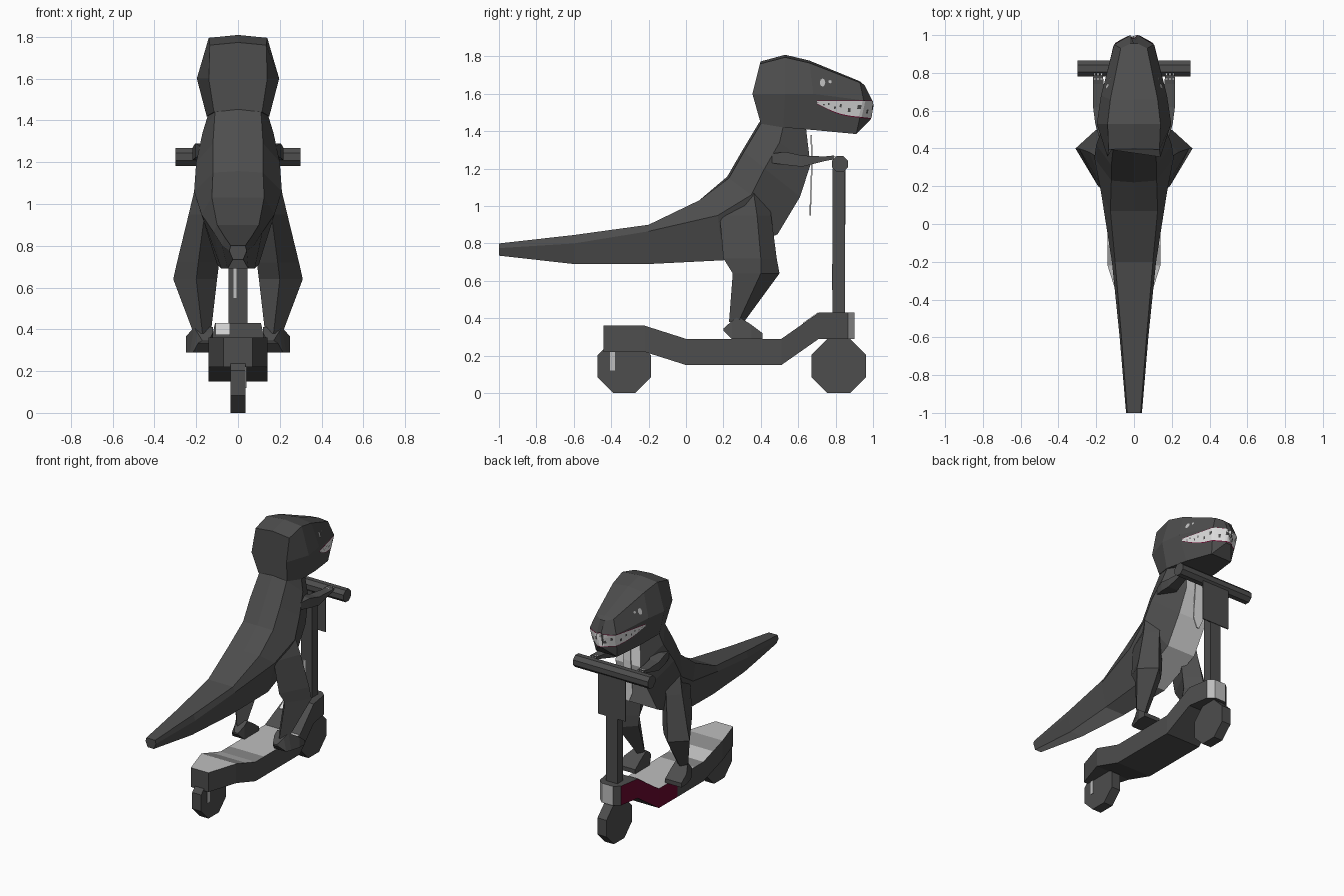
import bpy, bmesh, math
from mathutils import Vector
from mathutils.bvhtree import BVHTree

if "Cube" in bpy.data.objects:
    bpy.data.objects.remove(bpy.data.objects["Cube"])


def material(name, r, g, b):
    m = bpy.data.materials.new(name)
    m.diffuse_color = (r, g, b, 1)
    m.use_nodes = True
    m.node_tree.nodes["Principled BSDF"].inputs["Base Color"].default_value = m.diffuse_color
    return m


MATS = [material("charcoal", .075, .075, .075),
        material("light_grey", .52, .52, .52),
        material("mid_grey", .25, .25, .25),
        material("dark_red", .14, .003, .028),
        material("off_white", .74, .74, .74)]
CHARCOAL, LIGHT, MID, RED, WHITE = range(5)


def finish(name, bm, rule=None, base=CHARCOAL):
    """Turn a bmesh into a flat shaded object, coloured by a face rule."""
    bmesh.ops.recalc_face_normals(bm, faces=bm.faces)
    bm.normal_update()
    for f in bm.faces:
        f.material_index = rule(f.calc_center_median(), f.normal) if rule else base
    me = bpy.data.meshes.new(name)
    bm.to_mesh(me)
    bm.free()
    for m in MATS:
        me.materials.append(m)
    ob = bpy.data.objects.new(name, me)
    bpy.context.collection.objects.link(ob)
    return ob


def loft(name, rings, rule=None, base=CHARCOAL):
    """Skin a list of closed rings and cap both ends."""
    bm = bmesh.new()
    vs = [[bm.verts.new(p) for p in r] for r in rings]
    n = len(vs[0])
    for a, b in zip(vs, vs[1:]):
        for i in range(n):
            j = (i + 1) % n
            bm.faces.new((a[i], a[j], b[j], b[i]))
    bm.faces.new(vs[0])
    bm.faces.new(vs[-1][::-1])
    return finish(name, bm, rule, base)


def body_ring(yt, zt, ym, zm, yb, zb, wt, wm, wb, ridge=.08):
    """Seven sided section: ridge, upper edge, flank, lower edge."""
    c = (0, yt + (yt - ym) * ridge, zt + (zt - zm) * ridge)
    half = [(wt, yt, zt), (wm, ym, zm), (wb, yb, zb)]
    return [c] + half + [(-x, y, z) for x, y, z in half[::-1]]


def box(name, x0, x1, y0, y1, z0, z1, base=CHARCOAL):
    rect = [(x0, y0), (x1, y0), (x1, y1), (x0, y1)]
    return loft(name, [[(x, y, z) for x, y in rect] for z in (z0, z1)], base=base)


def octagon(name, y, z, size, x0, x1):
    """Octagonal prism along x, with flat sides up and down."""
    r = size / 2 / math.cos(math.pi / 8)
    ang = [math.pi / 8 + i * math.pi / 4 for i in range(8)]
    return loft(name, [[(x, y + r * math.cos(a), z + r * math.sin(a)) for a in ang]
                       for x in (x0, x1)])


# Body from tail tip to neck, pale on the chest and under the tail
def body_rule(c, n):
    if c.y > .3 and abs(c.x) < .03 and n.y > .3:
        return WHITE
    if n.z < -.6 and abs(c.x) < .03:
        return LIGHT if -.9 < c.y < -.1 else MID
    return CHARCOAL


loft("body", [body_ring(*r) for r in (
    (-1, .80, -1, .775, -1, .735, .035, .042, .025, 0),
    (-.6, .845, -.6, .80, -.6, .69, .066, .076, .05, 0),
    (-.2, .90, -.2, .865, -.2, .69, .10, .117, .08, 0),
    (.07, 1.03, .17, .95, .2, .71, .125, .175, .10, 0),
    (.23, 1.15, .35, 1.06, .49, .85, .12, .21, .115),
    (.31, 1.29, .42, 1.20, .61, 1.05, .12, .20, .115),
    (.40, 1.44, .50, 1.34, .665, 1.22, .11, .17, .10),
    (.45, 1.50, .53, 1.47, .64, 1.43, .10, .13, .08))], body_rule)

# Head
head = loft("head", [body_ring(*r) for r in (
    (.395, 1.76, .355, 1.60, .40, 1.44, .135, .14, .115),
    (.53, 1.795, .53, 1.60, .52, 1.42, .14, .197, .15, .07),
    (.66, 1.765, .68, 1.60, .70, 1.405, .125, .175, .13, .08),
    (.93, 1.66, .95, 1.565, .91, 1.385, .07, .105, .085),
    (.955, 1.645, 1.0, 1.555, .985, 1.46, .02, .02, .02, 0))])

bm = bmesh.new()
bm.from_mesh(head.data)
tree = BVHTree.FromBMesh(bm)
bm.free()


# Teeth and gums, thin strips wrapped round the muzzle
def wrap(name, low, high, base, lift, gaps=False):
    b = bmesh.new()
    cols = []
    for i in range(61):
        t = math.radians(-90 + 3 * i)
        d = Vector((math.sin(t), math.cos(t), 0))
        col = []
        for k in range(5):
            z = low(t) + (high(t) - low(t)) * k / 4
            hit = tree.ray_cast(Vector((0, .7, z)) + d, -d)[0]
            col.append(b.verts.new(hit + d * lift))
        cols.append(col)
    dark = []
    for i, (p, q) in enumerate(zip(cols, cols[1:])):
        for k in range(4):
            b.faces.new((p[k], q[k], q[k + 1], p[k + 1]))
            # small dark notches between the teeth
            dark.append(gaps and (i % 7 == 3 and k == 2 or i % 7 == 6 and k == 1))
    ob = finish(name, b, base=base)
    for f, is_dark in zip(ob.data.polygons, dark):
        if is_dark:
            f.material_index = CHARCOAL


wrap("gums", lambda t: 1.546 - .080 * math.cos(t), lambda t: 1.564, RED, .003)
wrap("teeth", lambda t: 1.548 - .077 * math.cos(t), lambda t: 1.561, WHITE, .005, True)

# Eyes, small oval plates on the cheeks
for s in (-1, 1):
    for label, ey, ez, ry, rz in (("eye", .73, 1.66, .015, .022),
                                  ("eye_glint", .77, 1.665, .009, .009)):
        b = bmesh.new()
        ring = []
        for i in range(8):
            a = i * math.pi / 4
            o = Vector((s, ey + ry * math.cos(a), ez + rz * math.sin(a)))
            hit = tree.ray_cast(o, Vector((-s, 0, 0)))[0]
            ring.append(b.verts.new(hit + Vector((s * .005, 0, 0))))
        b.faces.new(ring)
        finish(label, b, base=LIGHT)

# Legs, feet and arms on both sides
for s, side in ((-1, "left"), (1, "right")):
    leg = ((1.08, .22, .36, .44, .08, .12, .205), (.95, .18, .38, .455, .08, .16, .236),
           (.72, .20, .40, .485, .09, .19, .292), (.64, .25, .40, .50, .10, .20, .31),
           (.38, .23, .28, .31, .13, .17, .212))
    loft(side + "_leg", [[(s * xb, y0, z), (s * x1, ym, z), (s * xb, y1, z), (s * x0, ym, z)]
                         for z, y0, ym, y1, x0, xb, x1 in leg])
    foot = ((.20, .335, .345, .14, .19), (.245, .29, .385, .12, .215),
            (.28, .29, .41, .12, .23), (.35, .29, .365, .12, .25),
            (.41, .29, .32, .12, .25))
    loft(side + "_foot", [[(s * x0, y, z0), (s * x1, y, z0),
                           (s * (x1 if y > .33 else x1 - .02), y, z1), (s * x0, y, z1)]
                          for y, z0, z1, x0, x1 in foot])
    arm = ((.46, 1.23, 1.28, .10, .185), (.53, 1.22, 1.29, .10, .205),
           (.62, 1.21, 1.27, .14, .217), (.74, 1.24, 1.265, .16, .218),
           (.79, 1.25, 1.27, .165, .215))
    loft(side + "_arm", [[(s * x0, y, z0), (s * x1, y, z0), (s * x1, y, z1), (s * x0, y, z1)]
                         for y, z0, z1, x0, x1 in arm])
    # Claws reaching over the grip
    for x in (.172, .19, .208):
        box(side + "_claw", s * x - .005, s * x + .005, .765, .80, 1.245, 1.268, WHITE)

# Chest tie hanging in front of the body
loft("tie", [[(-w, y, z), (w, y, z), (w, y + .008, z), (-w, y + .008, z)]
             for z, y, w in ((1.38, .665, .025), (1.25, .67, .03),
                             (1.02, .662, .04), (.95, .66, .01))], base=WHITE)


# Scooter deck: pale worn top, red flank on one side, pale nose corner
def deck_rule(c, n):
    if c.y > .87:
        return LIGHT if n.x > -.3 and abs(n.z) < .5 else CHARCOAL
    if n.z > .5 and c.y < .5:
        return MID if -.22 < c.y < -.11 or 0 < c.y < .1 else LIGHT
    if n.x < -.5 and .3 < c.y < .8:
        return RED
    return CHARCOAL


deck = ((-.44, .22, .36, .07), (-.22, .22, .36, .14), (-.11, .185, .325, .14),
        (0, .15, .29, .14), (.1, .15, .29, .14), (.3, .15, .29, .14),
        (.51, .15, .29, .14), (.71, .29, .43, .11),
        (.865, .29, .43, .085), (.90, .29, .43, .045))
loft("deck", [[(-w, y, z0), (w, y, z0), (w, y, z1), (-w, y, z1)]
              for y, z0, z1, w in deck], deck_rule)

# Pale patch on the left of the ramp
loft("ramp_patch", [[(-.105, y, z), (-.04, y, z), (-.04, y, z + .004), (-.105, y, z + .004)]
                    for y, z in ((.625, .371), (.705, .427))], base=WHITE)

# Wheels, with a pale mark on the rear one
octagon("front_wheel", .817, .145, .29, -.036, .036)
octagon("rear_wheel", -.33, .143, .286, -.036, .036)
box("wheel_mark", .036, .04, -.405, -.38, .12, .22, LIGHT)

# Steering column with a pale streak, handlebar and front plate
box("steering_column", -.045, .045, .784, .85, .30, 1.2)
box("column_streak", -.022, -.006, .780, .784, .55, .69, LIGHT)
octagon("handlebar", .823, 1.225, .086, -.3, .3)
box("front_plate", -.11, .11, .845, .853, .90, 1.2)
